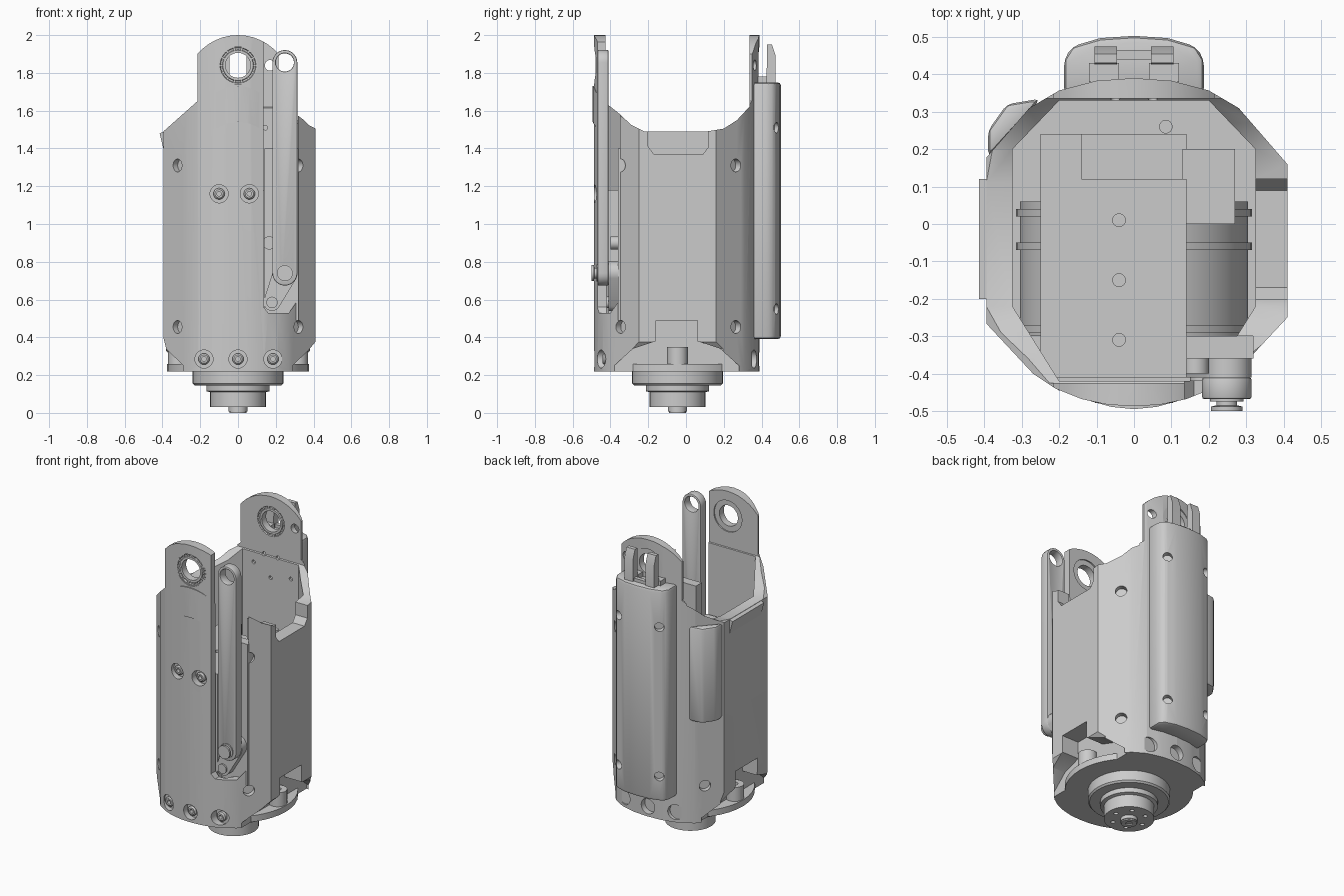
import bpy, bmesh, math
from mathutils import Vector

cube = bpy.data.objects.get("Cube")
if cube:
    bpy.data.objects.remove(cube)

grey = bpy.data.materials.new("plain_grey")
grey.use_nodes = True
grey.diffuse_color = (0.6, 0.6, 0.6, 1)
grey.node_tree.nodes["Principled BSDF"].inputs["Base Color"].default_value = (0.6, 0.6, 0.6, 1)


def finish(name, bm):
    bmesh.ops.remove_doubles(bm, verts=bm.verts, dist=1e-5)
    bmesh.ops.recalc_face_normals(bm, faces=bm.faces)
    me = bpy.data.meshes.new(name)
    bm.to_mesh(me)
    bm.free()
    me.materials.append(grey)
    ob = bpy.data.objects.new(name, me)
    bpy.context.collection.objects.link(ob)
    return ob


def prism(name, pts, axis, a, b):
    """Extrude a 2D outline along an axis from a to b."""
    place = {"x": lambda p, t: (t, p[0], p[1]),
             "y": lambda p, t: (p[0], t, p[1]),
             "z": lambda p, t: (p[0], p[1], t)}[axis]
    bm = bmesh.new()
    lo = [bm.verts.new(place(p, a)) for p in pts]
    hi = [bm.verts.new(place(p, b)) for p in pts]
    bm.faces.new(lo)
    bm.faces.new(hi)
    for i in range(len(pts)):
        j = (i + 1) % len(pts)
        bm.faces.new((lo[i], lo[j], hi[j], hi[i]))
    return finish(name, bm)


def box(name, x0, x1, y0, y1, z0, z1):
    return prism(name, [(x0, y0), (x1, y0), (x1, y1), (x0, y1)], "z", z0, z1)


def lathe(name, prof, loc, axis=(0, 0, 1), segs=40):
    """Turn a closed (radius, height) profile about an axis."""
    bm = bmesh.new()
    vs = [bm.verts.new((r, 0, h)) for r, h in prof]
    es = [bm.edges.new((vs[i], vs[(i + 1) % len(vs)])) for i in range(len(vs))
          if prof[i][0] + prof[(i + 1) % len(vs)][0] > 0]
    bmesh.ops.spin(bm, geom=vs + es, cent=(0, 0, 0), axis=(0, 0, 1),
                   angle=math.tau, steps=segs)
    rot = Vector((0, 0, 1)).rotation_difference(Vector(axis)).to_matrix()
    for v in bm.verts:
        v.co = rot @ v.co + Vector(loc)
    return finish(name, bm)


def rod(name, r, length, loc, axis=(0, 0, 1)):
    return lathe(name, [(0, 0), (r, 0), (r, length), (0, length)], loc, axis)


def bake(ob):
    bpy.context.view_layer.update()
    dg = bpy.context.evaluated_depsgraph_get()
    me = bpy.data.meshes.new_from_object(ob.evaluated_get(dg))
    ob.modifiers.clear()
    ob.data = me


def boolean(ob, cutter, op="DIFFERENCE"):
    m = ob.modifiers.new("cut", "BOOLEAN")
    m.operation, m.object, m.solver = op, cutter, "EXACT"
    bake(ob)
    bpy.data.objects.remove(cutter)


def bevel(ob, width):
    m = ob.modifiers.new("bevel", "BEVEL")
    m.width, m.segments, m.limit_method = width, 2, "ANGLE"
    bake(ob)


def arc(cx, cz, r, a0, a1, n=12):
    return [(cx + r * math.cos(math.radians(a0 + (a1 - a0) * i / n)),
             cz + r * math.sin(math.radians(a0 + (a1 - a0) * i / n))) for i in range(n + 1)]


def mirrored(half):
    return half + [(-x, y) for x, y in reversed(half) if x > 0]


OUT = (0, -1, 0)
BACK = (0, 1, 0)
EAR_Z = 1.84

# Outer shell: plan outline trimmed to the front silhouette with its domed ears
outline = mirrored([(0, -0.487), (0.07, -0.483), (0.14, -0.468), (0.21, -0.44), (0.27, -0.40),
                    (0.41, -0.25), (0.41, 0.16), (0.28, 0.31), (0.2, 0.357), (0.1, 0.383), (0, 0.39)])
shell = prism("outer_shell", outline, "z", 0.22, 2.1)
side = [(0.38, 0.1), (0.38, 0.34), (0.43, 0.4), (0.43, 1.49), (0.215, 1.65)]
shape = side + arc(0, 1.72, 0.28, 39.8, 140.2) + [(max(-x, -0.395), z) for x, z in reversed(side)]
boolean(shell, prism("cut_shape", shape, "y", -1, 1), "INTERSECT")

# Hollow inside, with the dipped top edge of the side walls
inner = [(0.2, -0.42), (0.325, -0.22), (0.325, 0.2), (0.2, 0.33)]
inner += [(-x, y) for x, y in reversed(inner)]
boolean(shell, prism("cut_inner", inner, "z", 0.5, 2.3))
dip = [(-0.425, 2.4), (-0.425, 1.64), (-0.36, 1.59), (-0.29, 1.525), (-0.22, 1.49),
       (0.11, 1.49), (0.2, 1.505), (0.27, 1.55), (0.335, 1.62), (0.335, 2.4)]
boolean(shell, prism("cut_dip", dip, "x", -1, 1))
notch = [(-0.2, 1.6), (-0.2, 1.41), (-0.17, 1.37), (0.09, 1.37), (0.12, 1.41), (0.12, 1.6)]
boolean(shell, prism("cut_notch", notch, "x", 0.2, 1))

# Slot for the link, and lower side recesses
slot = [(0.135, 2.2), (0.135, 0.56), (0.16, 0.53), (0.27, 0.53), (0.318, 0.6), (0.318, 2.2)]
boolean(shell, prism("cut_slot", slot, "y", -0.6, -0.3))
recess = [(-0.38, 0.1), (-0.38, 0.25), (-0.28, 0.34), (-0.16, 0.38), (-0.16, 0.49),
          (0.06, 0.49), (0.06, 0.38), (0.18, 0.34), (0.28, 0.25), (0.28, 0.1)]
for s in (-1, 1):
    boolean(shell, prism("cut_recess", recess, "x", s * 0.29, s * 0.6))

# Ear holes and screw holes
boolean(shell, rod("cut_ears", 0.1, 1.2, (0, -0.6, EAR_Z), BACK))
boolean(shell, rod("cut_small", 0.028, 0.4, (0.17, 0.2, EAR_Z), BACK))
for i, (x, z) in enumerate([(-0.18, 0.285), (0, 0.285), (0.185, 0.285), (-0.1, 1.16), (0.06, 1.16)]):
    y = -0.487 + 0.9 * x * x
    boolean(shell, rod("cut_screw", 0.048, 0.08, (x, y - 0.04, z), BACK))
    if z < 0.5:
        boolean(shell, rod("cut_screw", 0.048, 0.08, (x, 0.35, z), BACK))
    lathe(f"front_screw_{i}", [(0.012, 0), (0.03, 0), (0.03, 0.02), (0.022, 0.028), (0.012, 0.028)],
          (x, y + 0.041, z), OUT, 20)
for sx in (-1, 1):
    for sy, y in ((-1, -0.346), (1, 0.264)):
        for z in (0.455, 1.31):
            d = Vector((sx, sy, 0)).normalized()
            p = Vector((sx * 0.32, y, z))
            boolean(shell, rod("cut_corner", 0.034, 0.08, p - d * 0.035, d))
for x, z in ((-0.12, 1.55), (-0.05, 1.62), (0.05, 1.62), (0.145, 1.51), (0, 1.48)):
    boolean(shell, rod("cut_back_tap", 0.012, 0.03, (x, 0.32, z), BACK))

# Raised strip on one rear corner and the flared lip beside it
strip = prism("rear_corner_strip", [(-0.39, 0.18), (-0.39, 0.25), (-0.34, 0.32), (-0.25, 0.335)],
              "z", 0.88, 1.49)
bevel(strip, 0.015)
prism("side_lip", [(-0.39, 1.38), (-0.415, 1.48), (-0.39, 1.49)], "y", -0.2, 0.12)

# Bearings in the ears
for name, y in (("front_bearing", -0.478), ("back_bearing", 0.335)):
    lathe(name, [(0.066, 0), (0.08, 0), (0.083, 0.008), (0.092, 0.008), (0.095, 0), (0.104, 0),
                 (0.104, 0.045), (0.066, 0.045)], (0, y, EAR_Z), BACK)
    for k in range(14):
        a = math.tau * k / 14
        rod(f"{name}_ball_{k}", 0.007, 0.045,
            (0.0875 * math.cos(a), y, EAR_Z + 0.0875 * math.sin(a)), BACK)

# Gently bowed pad with arched ends under the front ear
pad = prism("front_pad", mirrored([(0, -0.495), (0.06, -0.489), (0.115, -0.474), (0.115, -0.45),
                                   (0, -0.45)]), "z", 1.4, 1.8)
ends = arc(0, 1.53, 0.2, 50, 130) + arc(0, 1.33, 0.21, 130, 50)
boolean(pad, prism("cut_pad", ends, "y", -0.6, -0.4), "INTERSECT")

# Back cover with its screw holes
cover = prism("back_cover", mirrored([(0, 0.503), (0.09, 0.497), (0.165, 0.475), (0.187, 0.44),
                                      (0.187, 0.345), (0, 0.345)]), "z", 0.39, 1.75)
bevel(cover, 0.018)
for s in (-1, 1):
    for z in (0.55, 1.51):
        d = Vector((s * 0.6, 0.8, 0))
        boolean(cover, rod("cut_cover", 0.028, 0.08, Vector((s * 0.15, 0.485, z)) - d * 0.04, d))

# Prongs above the back cover
for name, s in (("left_prong", 1), ("right_prong", -1)):
    prism(name, [(0.425, 1.7), (0.475, 1.7), (0.475, 1.89), (0.455, 1.95), (0.43, 1.95)],
          "x", s * 0.045, s * 0.105)
    box(name + "_foot", s * 0.04, s * 0.12, 0.38, 0.43, 1.7, 1.78)
box("prong_bridge", -0.05, 0.05, 0.44, 0.465, 1.7, 1.77)

# Link rod with its pivot and crank
link = prism("link_rod", arc(0.248, 1.855, 0.066, 0, 180) + arc(0.248, 0.74, 0.066, 180, 360),
             "y", -0.468, -0.41)
boolean(link, rod("cut_link", 0.048, 0.3, (0.248, -0.6, 1.855), BACK))
bevel(link, 0.006)
lathe("link_pivot", [(0, 0), (0.06, 0), (0.06, 0.08), (0.045, 0.085), (0.045, 0.105),
                     (0.028, 0.105), (0.028, 0.115), (0.042, 0.118), (0.042, 0.13), (0, 0.13)],
      (0.248, -0.37, 0.74), OUT)
prism("crank", arc(0.25, 0.74, 0.065, -25, 155) + arc(0.18, 0.585, 0.045, 155, 335),
      "y", -0.41, -0.36)
rod("crank_pin", 0.03, 0.07, (0.18, -0.35, 0.585), OUT)
rod("upper_crank_pin", 0.035, 0.07, (0.165, -0.33, 0.9), OUT)

# Drive unit inside the shell
rod("motor", 0.305, 0.36, (0, -0.3, 0.82), BACK)
for i, y in enumerate((-0.29, -0.07, 0.02)):
    rod(f"motor_band_{i}", 0.315, 0.02, (0, y, 0.82), BACK)
housing = box("motor_housing", -0.25, 0.14, -0.41, 0.24, 0.49, 1.18)
boolean(housing, box("cut_step", -0.14, 0.16, 0.12, 0.3, 1.0, 1.3))
for y in (0.01, -0.15, -0.31):
    boolean(housing, rod("cut_tap", 0.017, 0.1, (-0.04, y, 1.13)))
box("housing_side", 0.13, 0.27, 0.0, 0.2, 0.49, 1.15)
box("link_guard", 0.14, 0.32, -0.36, -0.3, 0.49, 1.4)
rod("sensor_post", 0.018, 0.1, (0.085, 0.26, 1.1))

# Base flange, side bosses and stepped turntable
rod("base_flange", 0.375, 0.04, (0, -0.045, 0.22))
for name, s in (("left_boss", 1), ("right_boss", -1)):
    lathe(name, [(0.02, 0), (0.055, 0), (0.055, 0.1), (0.02, 0.1)], (s * 0.315, -0.045, 0.25))
hub = lathe("turntable", [(0, 0.008), (0.05, 0.008), (0.05, 0.03), (0.147, 0.03), (0.147, 0.11),
                          (0.168, 0.115), (0.168, 0.145), (0.23, 0.145), (0.24, 0.155),
                          (0.24, 0.23), (0, 0.23)], (0, -0.045, 0), segs=56)
lathe("hub_nub", [(0.02, 0), (0.045, 0), (0.045, 0.03), (0.02, 0.03)], (0, -0.045, 0))
for k in range(6):
    a = math.tau * k / 6
    boolean(hub, rod("cut_hub", 0.013, 0.04, (0.1 * math.cos(a), -0.045 + 0.1 * math.sin(a), 0.01)))

# Smooth shading with sharp edges kept
bpy.ops.object.select_all(action="DESELECT")
for ob in bpy.context.collection.objects:
    if ob.type == "MESH":
        ob.select_set(True)
        bpy.context.view_layer.objects.active = ob
bpy.ops.object.shade_smooth_by_angle(angle=math.radians(30))
